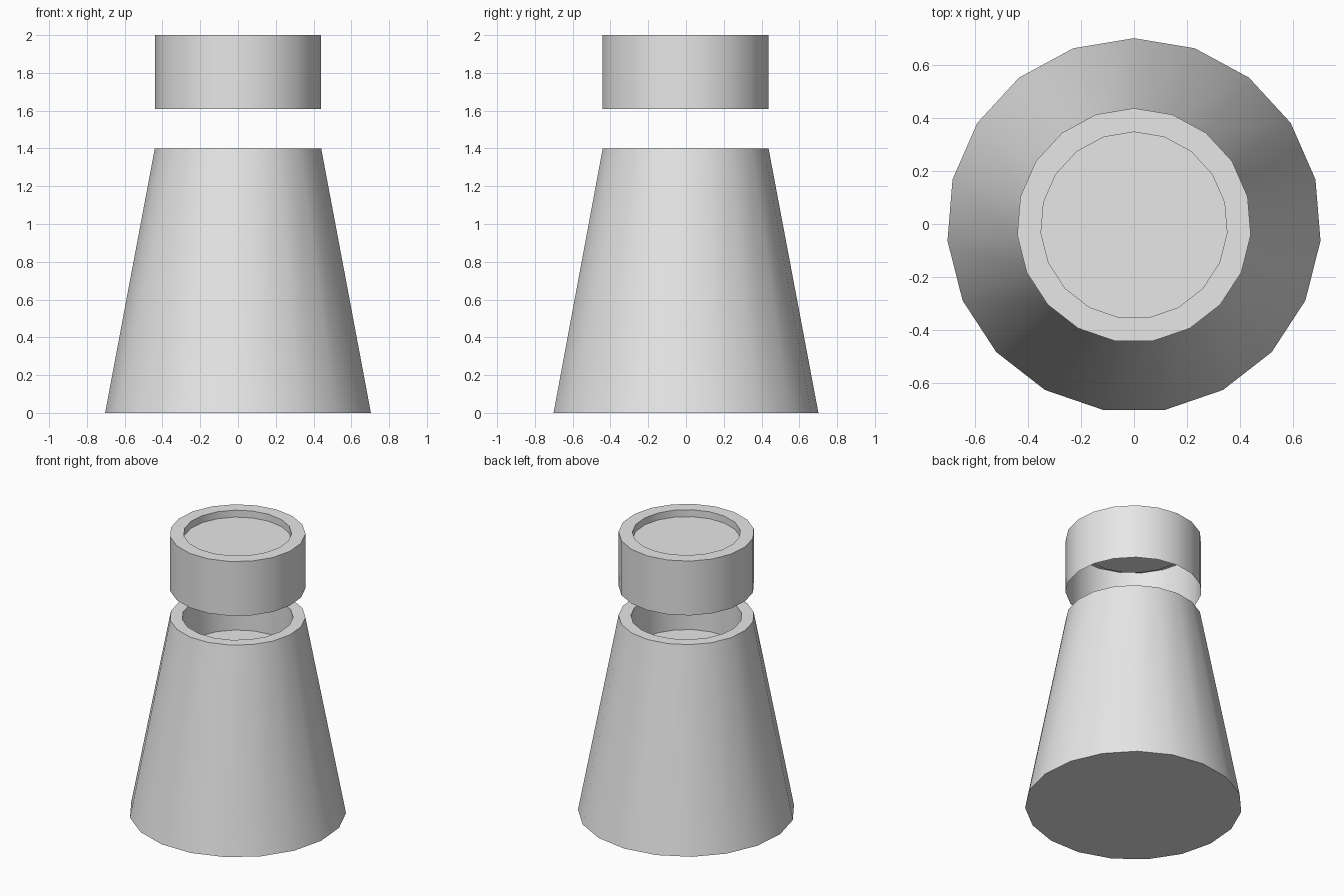
import bpy
import math

SIDES = 19
Y_SHIFT = -0.005

cube = bpy.data.objects.get("Cube")
if cube:
    bpy.data.objects.remove(cube, do_unlink=True)

grey = bpy.data.materials.new("light_grey")
grey.use_nodes = True
colour = (0.8, 0.8, 0.8, 1)
grey.diffuse_color = colour
grey.node_tree.nodes["Principled BSDF"].inputs["Base Color"].default_value = colour


def lathe(name, profile, close_start):
    """Turn a (radius, z) profile; the last ring is always capped."""
    verts, faces = [], []
    for radius, z in profile:
        for i in range(SIDES):
            a = math.pi / 2 + math.tau * i / SIDES
            verts.append((radius * math.cos(a), radius * math.sin(a) + Y_SHIFT, z))
    for ring in range(len(profile) - 1):
        for i in range(SIDES):
            j = (i + 1) % SIDES
            low, high = ring * SIDES, (ring + 1) * SIDES
            faces.append((low + i, low + j, high + j, high + i))
    last = (len(profile) - 1) * SIDES
    faces.append(tuple(range(last, last + SIDES)))
    if close_start:
        faces.append(tuple(reversed(range(SIDES))))
    mesh = bpy.data.meshes.new(name)
    mesh.from_pydata(verts, [], faces)
    mesh.materials.append(grey)
    obj = bpy.data.objects.new(name, mesh)
    bpy.context.collection.objects.link(obj)
    bpy.ops.object.select_all(action="DESELECT")
    obj.select_set(True)
    bpy.context.view_layer.objects.active = obj
    bpy.ops.object.shade_smooth_by_angle(angle=math.radians(30))


# Tapered body with a shallow well in its top
lathe("body", [(0.706, 0), (0.442, 1.4), (0.362, 1.4), (0.362, 1.135)], True)

# Floating cap: open underneath, with a recessed top
lathe("cap", [(0.442, 1.61), (0.442, 2), (0.352, 2), (0.352, 1.95)], False)
